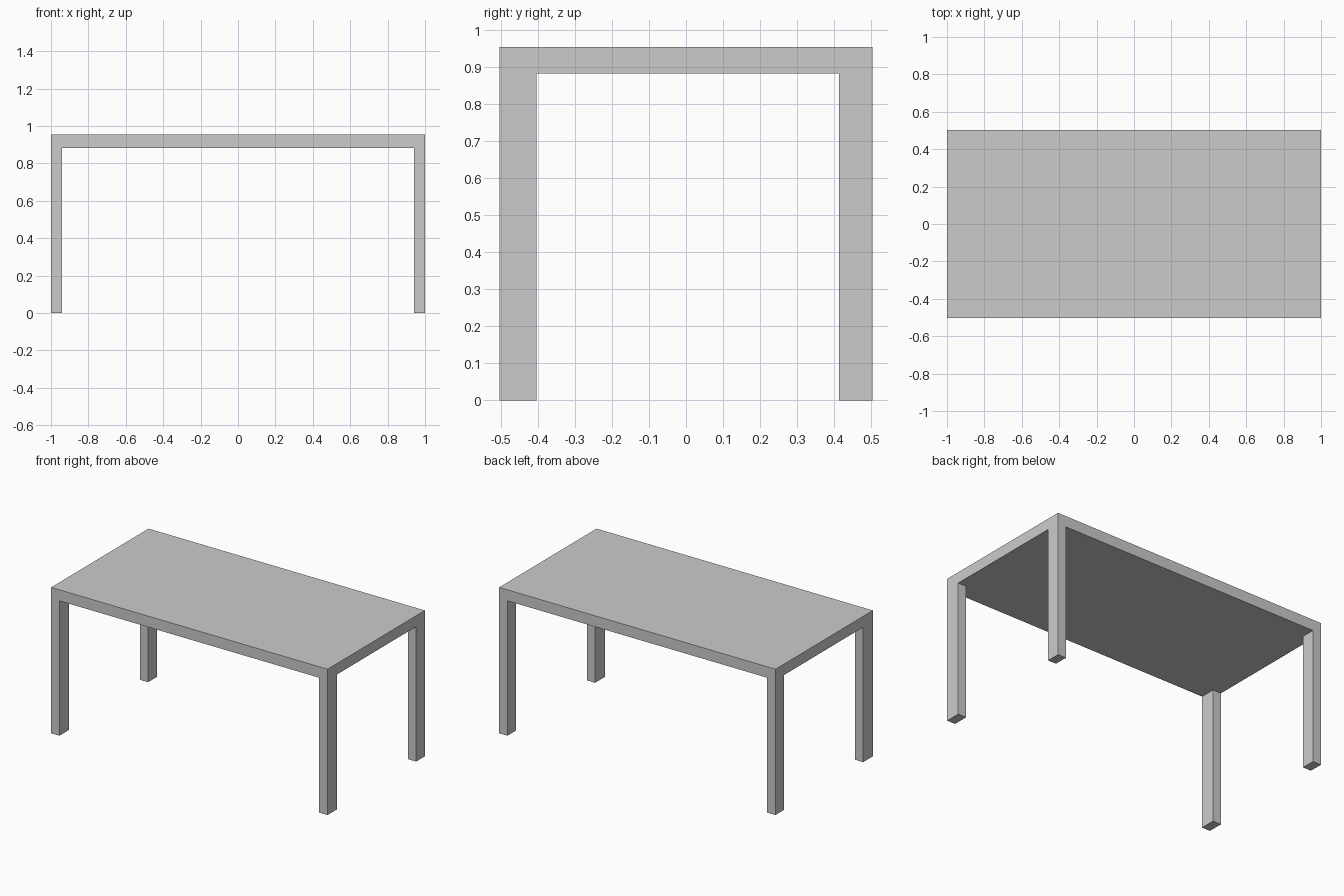
import bpy
import bmesh
from mathutils import Vector

if "Cube" in bpy.data.objects:
    bpy.data.objects.remove(bpy.data.objects["Cube"])

TOP, UNDER = 0.954, 0.882
XS = (-1.0, -0.94, 0.94, 1.0)          # leg edges across the width
YS = (-0.503, -0.403, 0.413, 0.503)    # front legs are slightly deeper


def extrude(bm, faces, dz):
    """Extrude a face region vertically, leaving no internal faces."""
    geom = bmesh.ops.extrude_face_region(bm, geom=faces)["geom"]
    verts = [g for g in geom if isinstance(g, bmesh.types.BMVert)]
    bmesh.ops.translate(bm, verts=verts, vec=Vector((0, 0, dz)))
    return [g for g in geom if isinstance(g, bmesh.types.BMFace)]


bm = bmesh.new()

# Table top: a 3 x 3 grid of cells thickened downwards
grid = [[bm.verts.new((x, y, TOP)) for y in YS] for x in XS]
cells = [bm.faces.new((grid[i][j], grid[i + 1][j], grid[i + 1][j + 1], grid[i][j + 1]))
         for i in range(3) for j in range(3)]
upper = bmesh.ops.duplicate(bm, geom=cells)["geom"]
under = extrude(bm, cells, UNDER - TOP)
bmesh.ops.delete(bm, geom=[f for f in cells if f.is_valid], context="FACES")
bmesh.ops.remove_doubles(bm, verts=bm.verts[:], dist=0.0001)

# Legs: the four corner cells pulled down to the floor, flush with the top
for face in [f for f in bm.faces
             if all(abs(v.co.z - UNDER) < 0.001 for v in f.verts)]:
    c = face.calc_center_median()
    if abs(c.x) > 0.94 and abs(c.y) > 0.4:
        extrude(bm, [face], -UNDER)
        if face.is_valid:
            bm.faces.remove(face)

# Merge coplanar faces for clean flat sides
bmesh.ops.recalc_face_normals(bm, faces=bm.faces[:])
bmesh.ops.dissolve_limit(bm, angle_limit=0.01, verts=bm.verts[:], edges=bm.edges[:])

mesh = bpy.data.meshes.new("table")
bm.to_mesh(mesh)
bm.free()
table = bpy.data.objects.new("table", mesh)
bpy.context.collection.objects.link(table)
